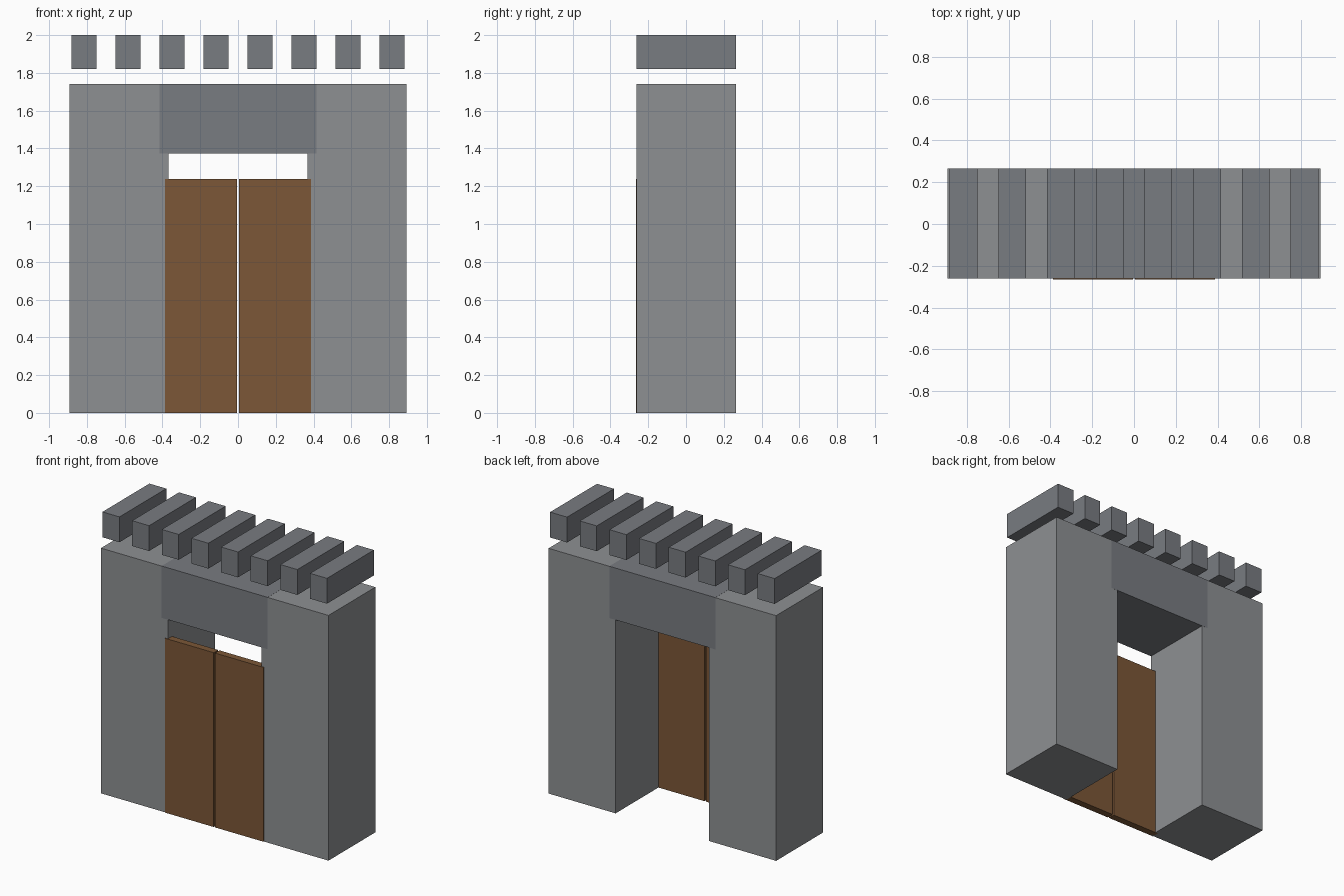
import bpy, bmesh
from mathutils import Vector

if "Cube" in bpy.data.objects:
    bpy.data.objects.remove(bpy.data.objects["Cube"])


def material(name, rgb):
    m = bpy.data.materials.new(name)
    m.diffuse_color = (*rgb, 1)
    m.use_nodes = True
    m.node_tree.nodes["Principled BSDF"].inputs["Base Color"].default_value = m.diffuse_color
    return m


def box(name, lo, hi, mat):
    """Axis-aligned box between two corners, with its origin at its centre."""
    lo, hi = Vector(lo), Vector(hi)
    size = hi - lo
    bm = bmesh.new()
    bmesh.ops.create_cube(bm, size=1)
    bmesh.ops.scale(bm, vec=size, verts=bm.verts)
    mesh = bpy.data.meshes.new(name)
    bm.to_mesh(mesh)
    bm.free()
    mesh.materials.append(mat)
    ob = bpy.data.objects.new(name, mesh)
    ob.location = (lo + hi) / 2
    bpy.context.collection.objects.link(ob)
    return ob


stone = material("stone", (0.27, 0.28, 0.29))
dark_stone = material("dark_stone", (0.19, 0.2, 0.22))
wood = material("wood", (0.2, 0.095, 0.038))

FRONT, BACK = -0.261, 0.265
WALL_TOP = 1.74

# Pillars and door leaves, one per side
for side, s in (("left", -1), ("right", 1)):
    def span(a, b):
        return sorted((s * a, s * b))
    x0, x1 = span(0.367, 0.893)
    box(f"{side}_pillar", (x0, FRONT, 0), (x1, BACK, WALL_TOP), stone)
    x0, x1 = span(0.005, 0.387)
    box(f"{side}_door", (x0, -0.265, 0), (x1, -0.215, 1.237), wood)

# Lintel running slightly into both pillars, a hair proud to avoid flicker
E = 0.0008
box("lintel", (-0.416, FRONT - E, 1.373), (0.416, BACK + E, WALL_TOP + E), dark_stone)

# Row of battlement blocks floating above the wall
COUNT, PITCH, WIDTH = 8, 0.2328, 0.133
for i in range(COUNT):
    x = (i - (COUNT - 1) / 2) * PITCH
    box(f"battlement_{i + 1}", (x - WIDTH / 2, FRONT, 1.82),
        (x + WIDTH / 2, BACK, 2.0), dark_stone)
